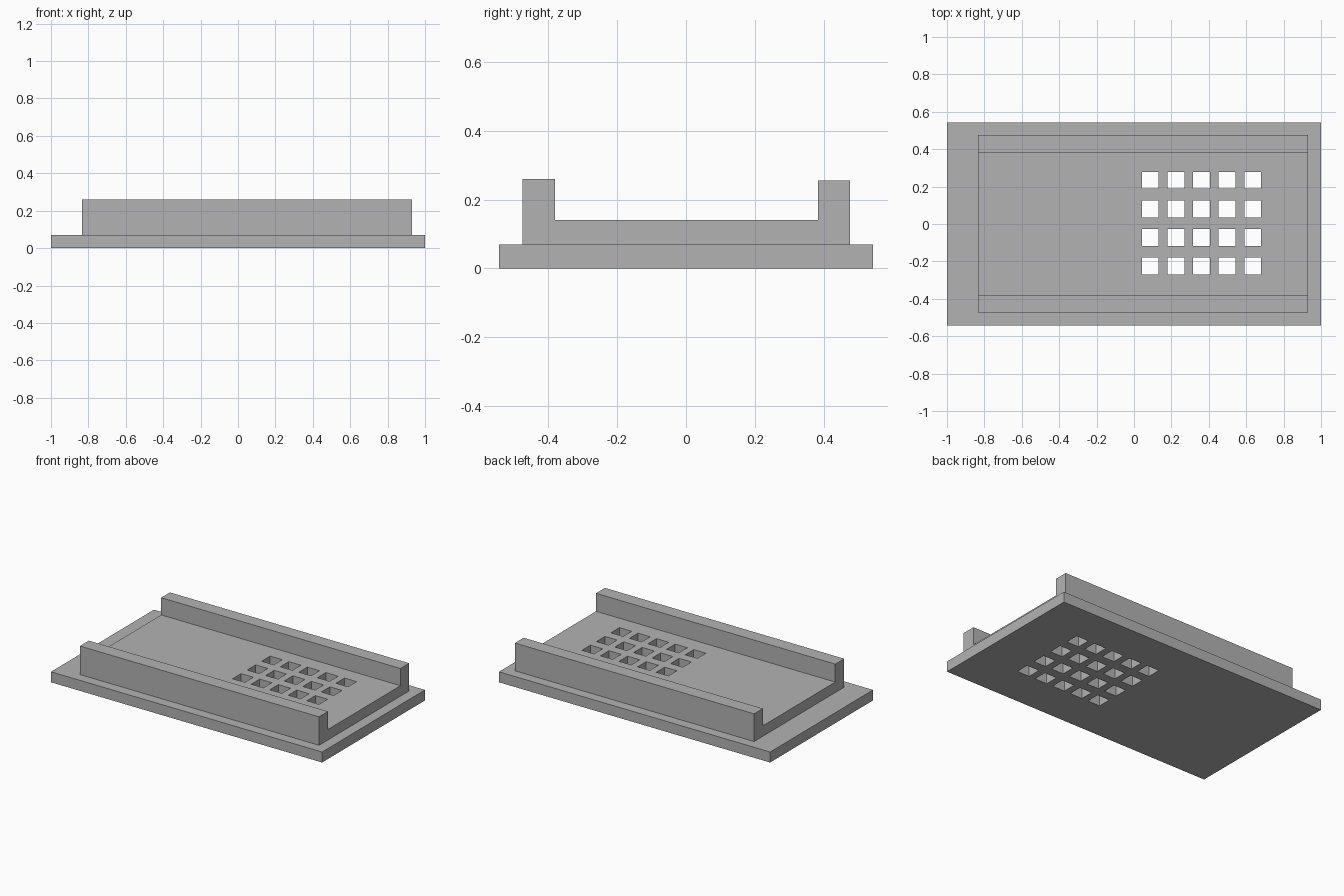
import bpy
import bmesh
from mathutils import Matrix, Vector

if "Cube" in bpy.data.objects:
    bpy.data.objects.remove(bpy.data.objects["Cube"], do_unlink=True)

# Single plain grey
grey = bpy.data.materials.new("plain_grey")
grey.use_nodes = True
grey.diffuse_color = (0.45, 0.45, 0.45, 1)
grey.node_tree.nodes["Principled BSDF"].inputs["Base Color"].default_value = (0.45, 0.45, 0.45, 1)


def make_object(name, bm):
    bmesh.ops.recalc_face_normals(bm, faces=bm.faces)
    mesh = bpy.data.meshes.new(name)
    bm.to_mesh(mesh)
    bm.free()
    mesh.materials.append(grey)
    obj = bpy.data.objects.new(name, mesh)
    bpy.context.collection.objects.link(obj)
    return obj


def add_box(bm, centre, size):
    matrix = Matrix.Translation(centre) @ Matrix.Diagonal(Vector(size).to_4d())
    bmesh.ops.create_cube(bm, size=1, matrix=matrix)


def extrude_profile(name, points, x0, x1):
    bm = bmesh.new()
    face = bm.faces.new([bm.verts.new((x0, y, z)) for y, z in points])
    grown = bmesh.ops.extrude_face_region(bm, geom=[face])["geom"]
    verts = [g for g in grown if isinstance(g, bmesh.types.BMVert)]
    bmesh.ops.translate(bm, vec=(x1 - x0, 0, 0), verts=verts)
    return make_object(name, bm)


# Base plate
BASE_TOP, FLOOR = 0.07, 0.14
bm = bmesh.new()
add_box(bm, (0, 0, BASE_TOP / 2), (2, 1.084, BASE_TOP))
base_plate = make_object("base_plate", bm)

# Channel: raised floor with a rail along each long side
channel = extrude_profile("railed_channel", [
    (-0.474, BASE_TOP), (0.475, BASE_TOP), (0.475, 0.255), (0.383, 0.255),
    (0.383, FLOOR), (-0.38, FLOOR), (-0.38, 0.26), (-0.474, 0.26)], -0.835, 0.93)

# Grid of square through holes
bm = bmesh.new()
for column in range(5):
    for row in range(4):
        add_box(bm, (0.087 + 0.137 * column, -0.225 + 0.153 * row, 0.1), (0.09, 0.09, 0.4))
cutter = make_object("hole_cutter", bm)
cutter.hide_render = True
cutter.hide_viewport = True
cutter.display_type = 'WIRE'

for part in (base_plate, channel):
    holes = part.modifiers.new("vent_holes", 'BOOLEAN')
    holes.operation = 'DIFFERENCE'
    holes.solver = 'EXACT'
    holes.object = cutter
